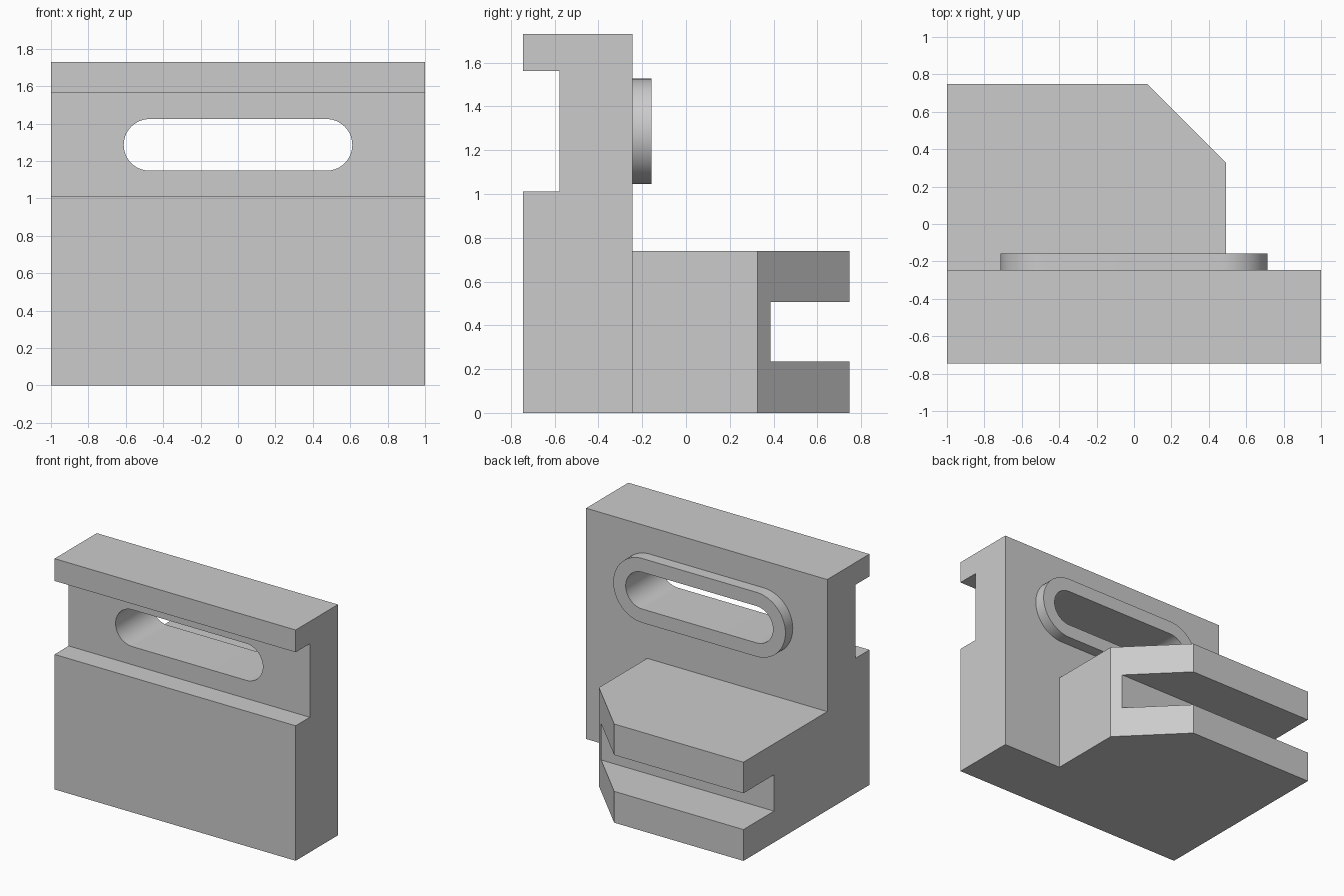
import bpy, bmesh, math
from mathutils import Vector

if "Cube" in bpy.data.objects:
    bpy.data.objects.remove(bpy.data.objects["Cube"], do_unlink=True)

GREY = (0.6, 0.6, 0.6, 1.0)
grey = bpy.data.materials.new("plain_grey")
grey.use_nodes = True
grey.diffuse_color = GREY
grey.node_tree.nodes["Principled BSDF"].inputs["Base Color"].default_value = GREY


def prism(name, profile, axis, start, end):
    """Extrude a 2D profile along axis 0, 1 or 2; the other axes keep their order."""
    def place(point, depth):
        co = list(point)
        co.insert(axis, depth)
        return Vector(co)

    bm = bmesh.new()
    face = bm.faces.new([bm.verts.new(place(p, start)) for p in profile])
    grown = bmesh.ops.extrude_face_region(bm, geom=[face])["geom"]
    shift = Vector((0, 0, 0))
    shift[axis] = end - start
    bmesh.ops.translate(bm, vec=shift,
                        verts=[v for v in grown if isinstance(v, bmesh.types.BMVert)])
    bmesh.ops.recalc_face_normals(bm, faces=bm.faces)
    mesh = bpy.data.meshes.new(name)
    bm.to_mesh(mesh)
    bm.free()
    mesh.materials.append(grey)
    obj = bpy.data.objects.new(name, mesh)
    bpy.context.collection.objects.link(obj)
    return obj


def stadium(half_span, radius, height, steps=28):
    """Long hole outline: two half circles joined by straight sides."""
    points = []
    for side in (1, -1):
        for i in range(steps + 1):
            a = math.pi * (i / steps - 0.5)
            points.append((side * (half_span + radius * math.cos(a)),
                           height + side * radius * math.sin(a)))
    return points


def activate(obj):
    bpy.ops.object.select_all(action='DESELECT')
    obj.select_set(True)
    bpy.context.view_layer.objects.active = obj


def cut(obj, cutter):
    mod = obj.modifiers.new("cut", 'BOOLEAN')
    mod.operation = 'DIFFERENCE'
    mod.solver = 'EXACT'
    mod.object = cutter
    activate(obj)
    bpy.ops.object.modifier_apply(modifier=mod.name)


FRONT, WALL_BACK, BACK = -0.745, -0.245, 0.748
SLOT_Z, SLOT_SPAN = 1.286, 0.473

# Upright wall with a wide channel across its front
wall = prism("upright_wall", [
    (FRONT, 0), (WALL_BACK, 0), (WALL_BACK, 1.73), (FRONT, 1.73),
    (FRONT, 1.563), (-0.578, 1.563), (-0.578, 1.012), (FRONT, 1.012)], 0, -1, 1)

# Raised rim behind the long slot
rim = prism("slot_rim", stadium(SLOT_SPAN, 0.241, SLOT_Z), 1, WALL_BACK, -0.158)

# Long slot through wall and rim
slot = prism("slot_cutter", stadium(SLOT_SPAN, 0.138, SLOT_Z), 1, -1, 0.1)
for part in (wall, rim):
    cut(part, slot)
    activate(part)
    bpy.ops.object.shade_smooth_by_angle(angle=math.radians(30))

# Rear block with one bevelled corner
block = prism("rear_block", [
    (-1, WALL_BACK), (0.493, WALL_BACK), (0.493, 0.327),
    (0.072, BACK), (-1, BACK)], 2, 0, 0.74)

# Groove along the back of the block
groove = prism("groove_cutter", [
    (0.386, 0.235), (1, 0.235), (1, 0.507), (0.386, 0.507)], 0, -1.2, 1.2)
cut(block, groove)

for helper in (slot, groove):
    bpy.data.objects.remove(helper, do_unlink=True)
